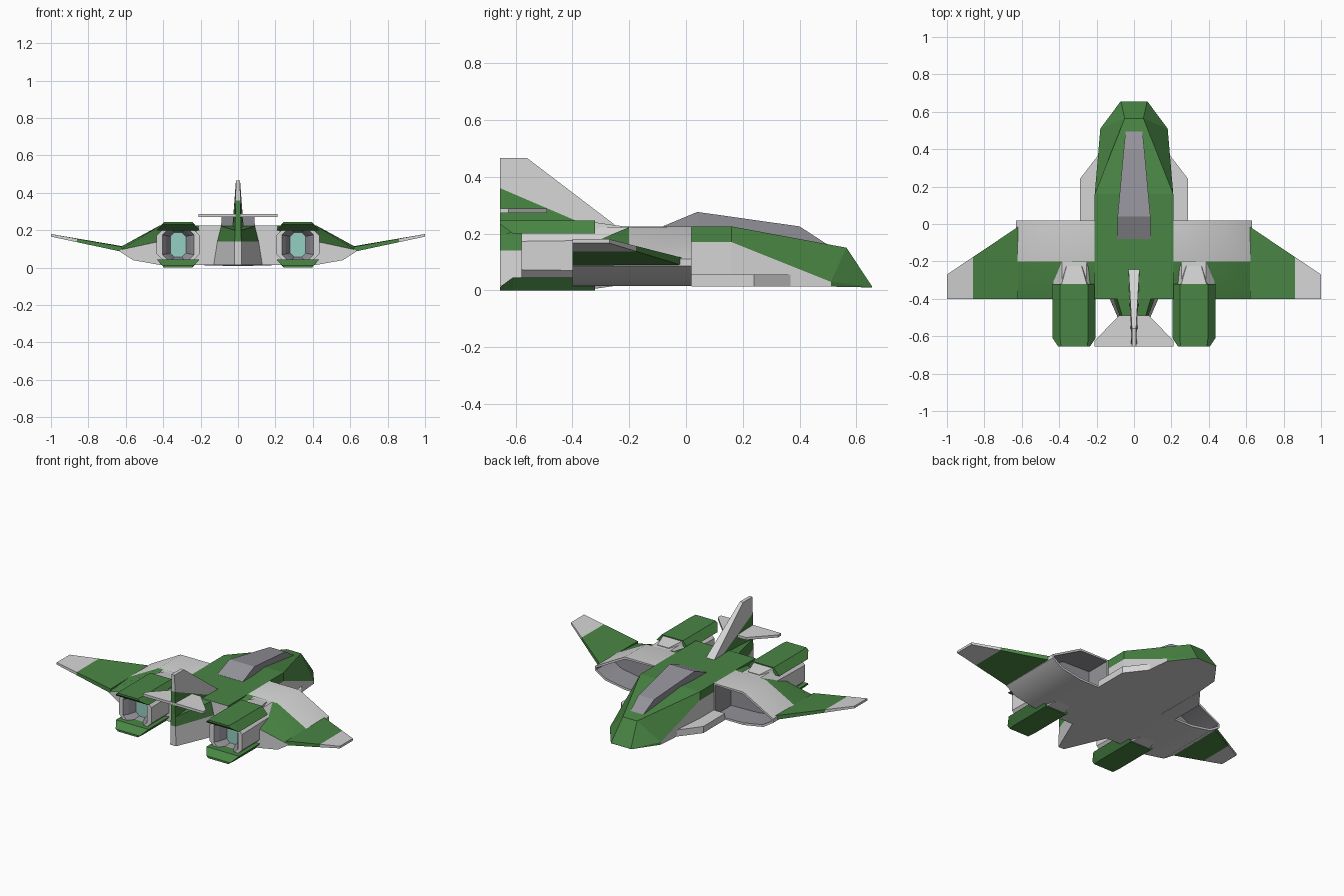
import bpy, bmesh
from mathutils import Vector

if "Cube" in bpy.data.objects:
    bpy.data.objects.remove(bpy.data.objects["Cube"])

# ---- colours
def mat(name, rgb):
    m = bpy.data.materials.new(name)
    m.diffuse_color = (*rgb, 1)
    m.use_nodes = True
    m.node_tree.nodes["Principled BSDF"].inputs["Base Color"].default_value = m.diffuse_color
    return m

MATS = [mat("light_grey", (.66, .66, .66)), mat("green", (.067, .235, .057)),
        mat("slate_grey", (.29, .29, .32)), mat("teal_glow", (.30, .62, .54))]
LIGHT, GREEN, SLATE, TEAL = range(4)


def loft(name, rings, color=LIGHT, rule=None, cut=None, mirror=False, edit=None):
    """Skin rings of 3D points and cap both ends. color: one index, or one per strip plus the end cap."""
    bm = bmesh.new()
    vs = [[bm.verts.new(p) for p in r] for r in rings]
    n = len(rings[0])
    col = color if isinstance(color, list) else [color] * len(rings)
    for i in range(len(rings) - 1):
        for j in range(n):
            k = (j + 1) % n
            f = bm.faces.new((vs[i][j], vs[i][k], vs[i + 1][k], vs[i + 1][j]))
            f.material_index = col[i]
    bm.faces.new(vs[0]).material_index = col[0]
    bm.faces.new(vs[-1]).material_index = col[-1]
    bmesh.ops.recalc_face_normals(bm, faces=bm.faces)
    if cut:
        bmesh.ops.bisect_plane(bm, geom=bm.verts[:] + bm.edges[:] + bm.faces[:],
                               plane_co=cut[0], plane_no=cut[1])
    if rule:
        for f in bm.faces:
            f.material_index = rule(f.calc_center_median(), f.normal)
    if edit:
        edit(bm)
    me = bpy.data.meshes.new(name)
    bm.to_mesh(me)
    bm.free()
    for m in MATS:
        me.materials.append(m)
    ob = bpy.data.objects.new(name, me)
    bpy.context.collection.objects.link(ob)
    if mirror:
        ob.modifiers.new("mirror", 'MIRROR').use_clip = False
    return ob


def sym(half):
    """Complete a half section (x >= 0) to a full ring."""
    return half + [(-x, y, z) for x, y, z in reversed(half)]


def slab(outline, z0, z1):
    return [[(x, y, z) for x, y in outline] for z in (z0, z1)]


# ---- fuselage with wedge nose: green above the shoulder line
def hull_color(c, n):
    if n.y < -.9 or n.z < -.7:
        return LIGHT
    return LIGHT if abs(n.x) > .8 and c.z < .125 and c.y < .36 and abs(c.x) > .18 else GREEN

loft("fuselage", [
    sym([(.21, -.4, .225), (.21, -.4, .17), (.21, -.4, .015)]),
    sym([(.21, .16, .225), (.21, .16, .17), (.21, .16, .015)]),
    sym([(.05, .565, .15), (.18, .51, .03), (.18, .51, .013)]),
    sym([(.07, .655, .014), (.072, .655, .012), (.072, .655, .01)])], rule=hull_color)

# ---- side strakes beside the nose
loft("nose_strake", slab([(.19, .02), (.29, .02), (.29, .24), (.19, .37)], .013, .055), mirror=True)

# ---- canopy
loft("canopy", [sym([(w, y, zt), (w, y, zb)]) for y, w, zt, zb in
     [(-.08, .09, .226, .2), (.04, .088, .276, .2), (.4, .055, .225, .16), (.5, .045, .16, .13)]],
     SLATE)

# ---- intake and wing-root body, hollowed at the front
def body_ring(y, z_in, z_mid, z_out):
    return [(x, y, z) for x, z in [(.21, z_in), (.42, z_mid), (.63, z_out), (.63, .085),
                                   (.56, .04), (.42, .015), (.21, .015)]]

def hollow(bm):
    f = max(bm.faces, key=lambda g: g.calc_center_median().y)
    bmesh.ops.inset_individual(bm, faces=[f], thickness=.014)
    walls = bmesh.ops.inset_individual(bm, faces=[f], thickness=.002, depth=-.16)['faces']
    for g in walls + [f]:
        g.material_index = SLATE

body = loft("intake_body", [body_ring(.02, .225, .225, .11), body_ring(-.2, .225, .222, .11),
                            body_ring(-.4, .2, .14, .095)],
            rule=lambda c, n: GREEN if n.z > .3 and c.y < -.2 else LIGHT,
            mirror=True, edit=hollow)
bpy.context.view_layer.objects.active = body
body.select_set(True)
bpy.ops.object.shade_smooth_by_angle(angle=.6)
body.select_set(False)

# ---- outer wings with light tips
loft("wing", [
    [(.62, -.015, .115), (.62, -.015, .088), (.62, -.4, .085), (.62, -.4, .112)],
    [(1, -.27, .18), (1, -.27, .166), (1, -.4, .166), (1, -.4, .18)]],
    cut=((.86, 0, 0), (1, 0, 0)), rule=lambda c, n: LIGHT if c.x > .86 else GREEN, mirror=True)

# ---- engines
CX, CZ = .32, .1225

def octagon(y, w, h, c):
    pts = [(w, h - c), (w - c, h), (c - w, h), (-w, h - c),
           (-w, c - h), (c - w, -h), (w - c, -h), (w, c - h)]
    return [(CX + x, y, CZ + z) for x, z in pts]

loft("engine_nacelle", [octagon(-.2, .11, .1, .045), octagon(-.58, .115, .1, .05),
                        octagon(-.58, .085, .092, .04), octagon(-.555, .065, .082, .032),
                        octagon(-.51, .042, .066, .022)],
     [LIGHT, LIGHT, SLATE, SLATE, TEAL], mirror=True)

def trapezoid(y, wt, zt, wb, zb, flip):
    z = (lambda v: 2 * CZ - v) if flip else (lambda v: v)
    return [(CX - wt, y, z(zt)), (CX + wt, y, z(zt)), (CX + wb, y, z(zb)), (CX - wb, y, z(zb))]

for flip, side in ((False, "upper"), (True, "lower")):
    loft(side + "_engine_plate", [trapezoid(-.32, .075, .245, .115, .2, flip),
                                  trapezoid(-.61, .075, .245, .115, .2, flip),
                                  trapezoid(-.655, .07, .245, .085, .233, flip)],
         GREEN, mirror=True)
    loft(side + "_engine_ramp", [trapezoid(-.225, .04, .226, .055, .19, flip),
                                 trapezoid(-.325, .068, .24, .085, .19, flip)], mirror=True)

# ---- tail boom: green upper half
loft("tail_boom", [
    sym([(.09, -.4, .222), (.11, -.4, .14), (.13, -.4, .015)]),
    sym([(.015, -.655, .2), (.018, -.655, .14), (.02, -.655, .015)])],
    cut=((0, 0, .14), (0, 0, 1)),
    rule=lambda c, n: GREEN if c.z > .14 and c.y < -.41 else LIGHT)

# ---- vertical fin with a green lower rear wedge
FIN = [(.03, -.23, .215), (.011, -.56, .466), (.011, -.655, .466), (.016, -.655, .19)]
co, no = Vector((0, -.655, .36)), Vector((0, .12, .28))
loft("tail_fin", [[(s * x, y, z) for x, y, z in FIN] for s in (-1, 1)], cut=(co, no),
     rule=lambda c, n: GREEN if (c - co).dot(no) < 0 else LIGHT)

# ---- tailplane
loft("tailplane", slab([(-.08, -.49), (.08, -.49), (.212, -.625), (.212, -.655),
                        (-.212, -.655), (-.212, -.625)], .272, .288))
